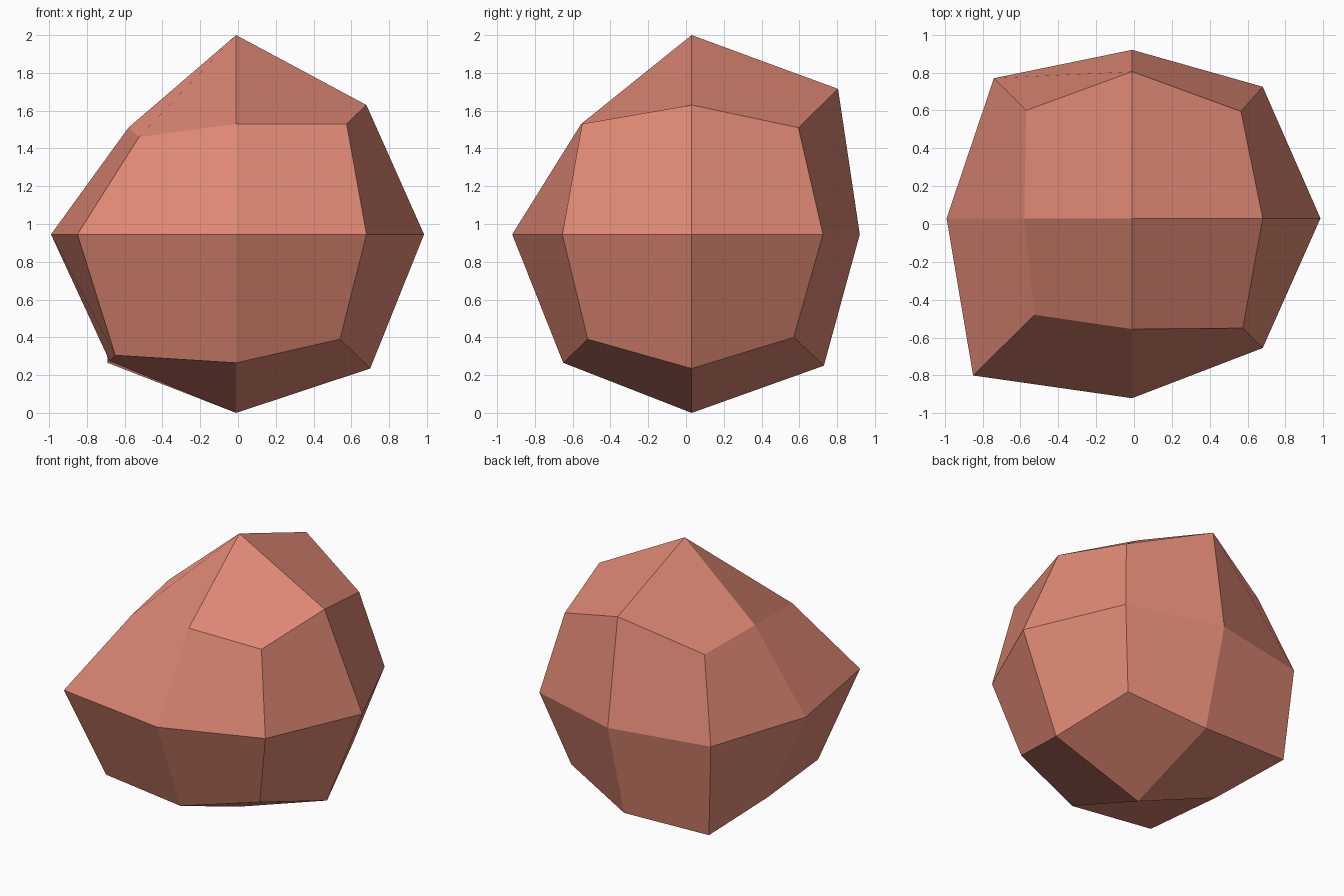
import bpy
import bmesh

if "Cube" in bpy.data.objects:
    bpy.data.objects.remove(bpy.data.objects["Cube"])

CX, CY, CZ = -0.01, 0.03, 0.945  # planes the middle rings lie on

# Rock layers from bottom to top; each row runs left to right, rows front to back
LAYERS = [
    # bottom
    [(-0.65, -0.60, 0.305), (CX, -0.65, 0.265), (0.54, -0.52, 0.39),
     (-0.68, CY, 0.275), (CX, CY, 0.0), (0.70, CY, 0.235),
     (-0.69, 0.72, 0.265), (CX, 0.73, 0.25), (0.53, 0.57, 0.40)],
    # equator (the centre is inside and unused)
    [(-0.85, -0.80, CZ), (CX, -0.92, CZ), (0.68, -0.655, CZ),
     (-0.99, CY, CZ), None, (0.985, CY, CZ),
     (-0.74, 0.77, CZ), (CX, 0.92, CZ), (0.68, 0.725, CZ)],
    # top
    [(-0.525, -0.48, 1.46), (CX, -0.555, 1.53), (0.575, -0.55, 1.53),
     (-0.58, CY, 1.51), (CX, CY, 2.0), (0.68, CY, 1.63),
     (-0.57, 0.60, 1.51), (CX, 0.805, 1.715), (0.565, 0.595, 1.51)],
]

# Cube split once on every side, then pushed into a chipped boulder
bm = bmesh.new()
bmesh.ops.create_cube(bm, size=2)
bmesh.ops.subdivide_edges(bm, edges=bm.edges[:], cuts=1, use_grid_fill=True)
for v in bm.verts:
    i, j, k = (round(c) + 1 for c in v.co)
    v.co = LAYERS[k][j * 3 + i]
bm.normal_update()

mesh = bpy.data.meshes.new("boulder")
bm.to_mesh(mesh)
bm.free()

clay = bpy.data.materials.new("terracotta")
clay.diffuse_color = (0.73, 0.246, 0.174, 1)
clay.use_nodes = True
clay.node_tree.nodes["Principled BSDF"].inputs["Base Color"].default_value = clay.diffuse_color
mesh.materials.append(clay)
bpy.context.collection.objects.link(bpy.data.objects.new("boulder", mesh))
